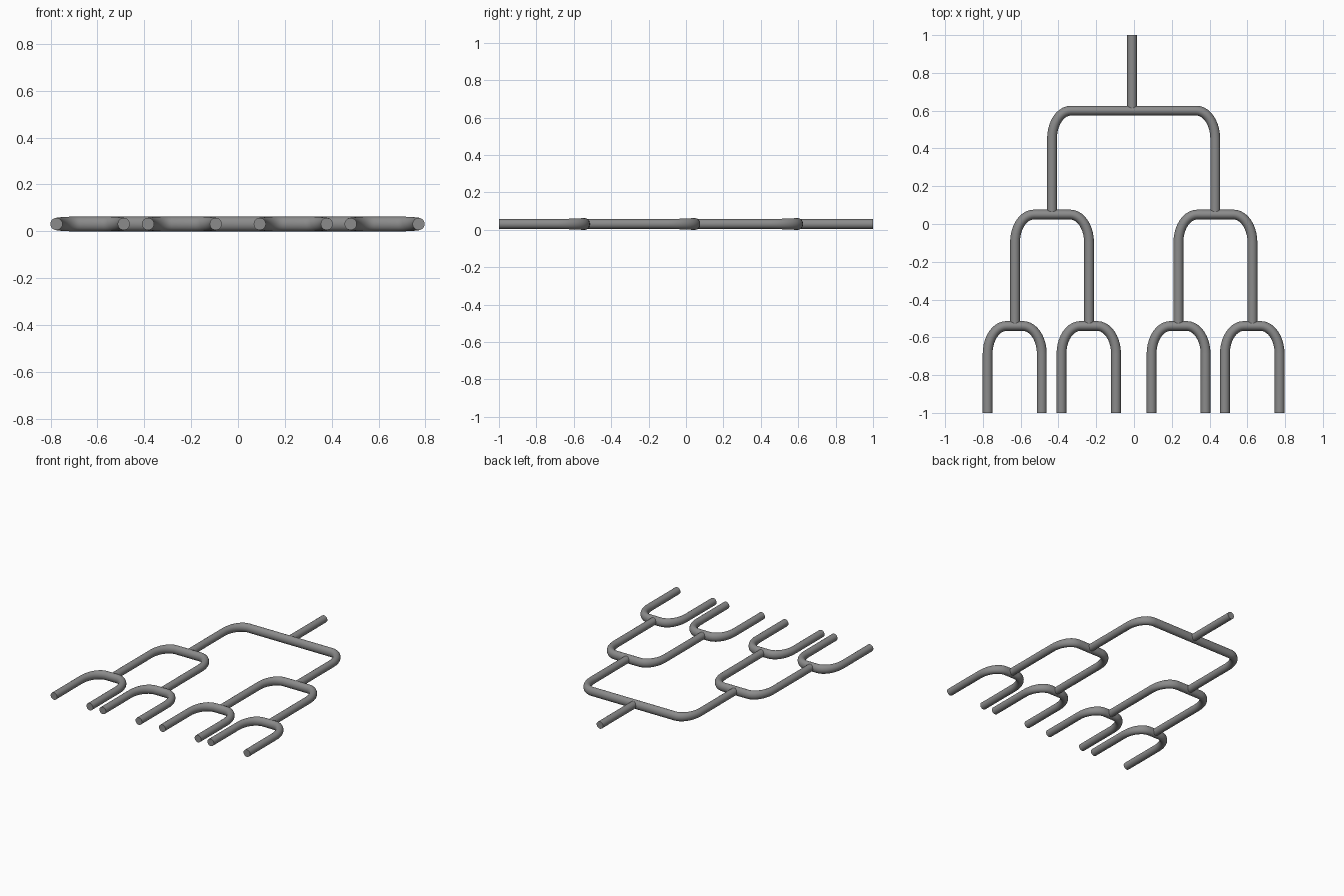
import bpy, bmesh, math
from mathutils import Vector

cube = bpy.data.objects.get("Cube")
if cube:
    bpy.data.objects.remove(cube, do_unlink=True)

grey = bpy.data.materials.new("pipe grey")
grey.use_nodes = True
colour = (0.26, 0.26, 0.26, 1)
grey.diffuse_color = colour
grey.node_tree.nodes["Principled BSDF"].inputs["Base Color"].default_value = colour

SIDES = 24
AXIS_Z = 0.031
R = 0.026           # tube radius
BAR_RZ = 0.031      # taller radius of the cross bars
BEND_X, BEND_Y = 0.1, 0.148


def sweep(name, path):
    """Capped tube along (x, y, vertical radius) points in the ground plane."""
    bm = bmesh.new()
    rings = []
    pts = [Vector((x, y, 0)) for x, y, _ in path]
    for i, (x, y, rz) in enumerate(path):
        t = (pts[min(i + 1, len(pts) - 1)] - pts[max(i - 1, 0)]).normalized()
        side = Vector((t.y, -t.x, 0))
        ring = []
        for k in range(SIDES):
            a = math.tau * k / SIDES
            p = pts[i] + side * R * math.cos(a)
            ring.append(bm.verts.new((p.x, p.y, AXIS_Z + rz * math.sin(a))))
        rings.append(ring)
    for a, b in zip(rings, rings[1:]):
        for k in range(SIDES):
            j = (k + 1) % SIDES
            bm.faces.new((a[k], a[j], b[j], b[k]))
    bm.faces.new(rings[0])
    bm.faces.new(rings[-1])
    bmesh.ops.recalc_face_normals(bm, faces=bm.faces)
    mesh = bpy.data.meshes.new(name)
    bm.to_mesh(mesh)
    bm.free()
    mesh.materials.append(grey)
    obj = bpy.data.objects.new(name, mesh)
    bpy.context.collection.objects.link(obj)
    bpy.context.view_layer.objects.active = obj
    obj.select_set(True)
    bpy.ops.object.shade_smooth_by_angle(angle=math.radians(40))
    obj.select_set(False)


def fork(name, left, right, bar_y, end_y):
    """Cross bar with rounded shoulders and two legs running forward."""
    def half(x, sign):
        pts = [(x, end_y, R)]
        steps = 10
        for i in range(steps + 1):
            a = math.pi / 2 * i / steps
            pts.append((x + sign * BEND_X * (1 - math.cos(a)),
                        bar_y - BEND_Y * (1 - math.sin(a)),
                        R + (BAR_RZ - R) * min(1, 1.5 * i / steps)))
        return pts
    sweep(name, half(left, 1) + half(right, -1)[::-1])


# Inlet, then three generations of forks
sweep("inlet_pipe", [(-0.01, 1.0, R), (-0.01, 0.6, R)])
fork("main_fork", -0.434, 0.43, 0.6, 0.05)
for name, left, right in (("right", -0.63, -0.238), ("left", 0.235, 0.627)):
    fork(name + "_middle_fork", left, right, 0.05, -0.54)
for name, left, right in (("right_outer", -0.775, -0.488), ("right_inner", -0.384, -0.095),
                          ("left_inner", 0.093, 0.379), ("left_outer", 0.481, 0.771)):
    fork(name + "_end_fork", left, right, -0.54, -1.0)
